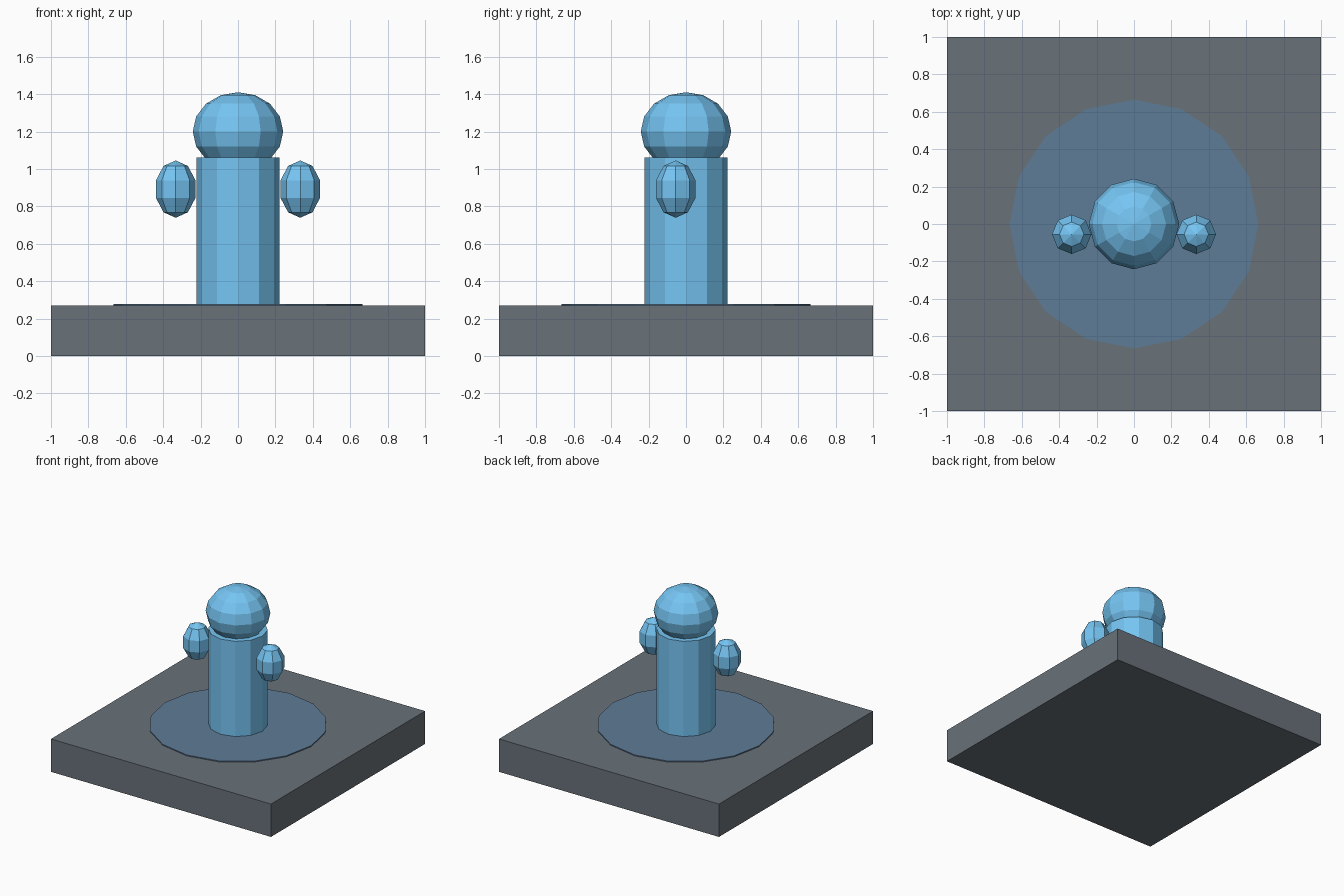
import bpy
from math import pi

if "Cube" in bpy.data.objects:
    bpy.data.objects.remove(bpy.data.objects["Cube"])


def material(name, rgb):
    m = bpy.data.materials.new(name)
    m.diffuse_color = (*rgb, 1)
    m.use_nodes = True
    m.node_tree.nodes["Principled BSDF"].inputs["Base Color"].default_value = m.diffuse_color
    return m


stone = material("stone_grey", (0.14, 0.165, 0.19))
pool_blue = material("dull_blue", (0.11, 0.20, 0.31))
sky_blue = material("sky_blue", (0.18, 0.56, 0.90))


def finish(name, mat, scale=(1, 1, 1)):
    ob = bpy.context.object
    ob.name = name
    ob.scale = scale
    ob.data.materials.append(mat)
    bpy.ops.object.transform_apply(location=False, rotation=False, scale=True)
    return ob


def cylinder(name, mat, sides, radius, z0, z1):
    bpy.ops.mesh.primitive_cylinder_add(vertices=sides, radius=radius,
                                        depth=z1 - z0, location=(0, 0, (z0 + z1) / 2))
    return finish(name, mat)


def ellipsoid(name, mat, segments, rings, radius, half_height, loc):
    bpy.ops.mesh.primitive_uv_sphere_add(segments=segments, ring_count=rings,
                                         radius=1, location=loc)
    return finish(name, mat, (radius, radius, half_height))


# Square plinth
bpy.ops.mesh.primitive_cube_add(size=1, location=(0, 0, 0.135))
finish("base_slab", stone, (2, 2, 0.27))

# Thin disc on the plinth
cylinder("floor_disc", pool_blue, 16, 0.665, 0.265, 0.278)

# Upright body and slightly flattened head
cylinder("body_column", sky_blue, 12, 0.222, 0.27, 1.06)
ellipsoid("head", sky_blue, 12, 8, 0.242, 0.21, (0, 0, 1.2))

# Hands floating on either side
for side, label in ((-1, "left"), (1, "right")):
    ellipsoid(label + "_hand", sky_blue, 8, 5, 0.111, 0.153,
              (side * 0.333, -0.055, 0.892))
